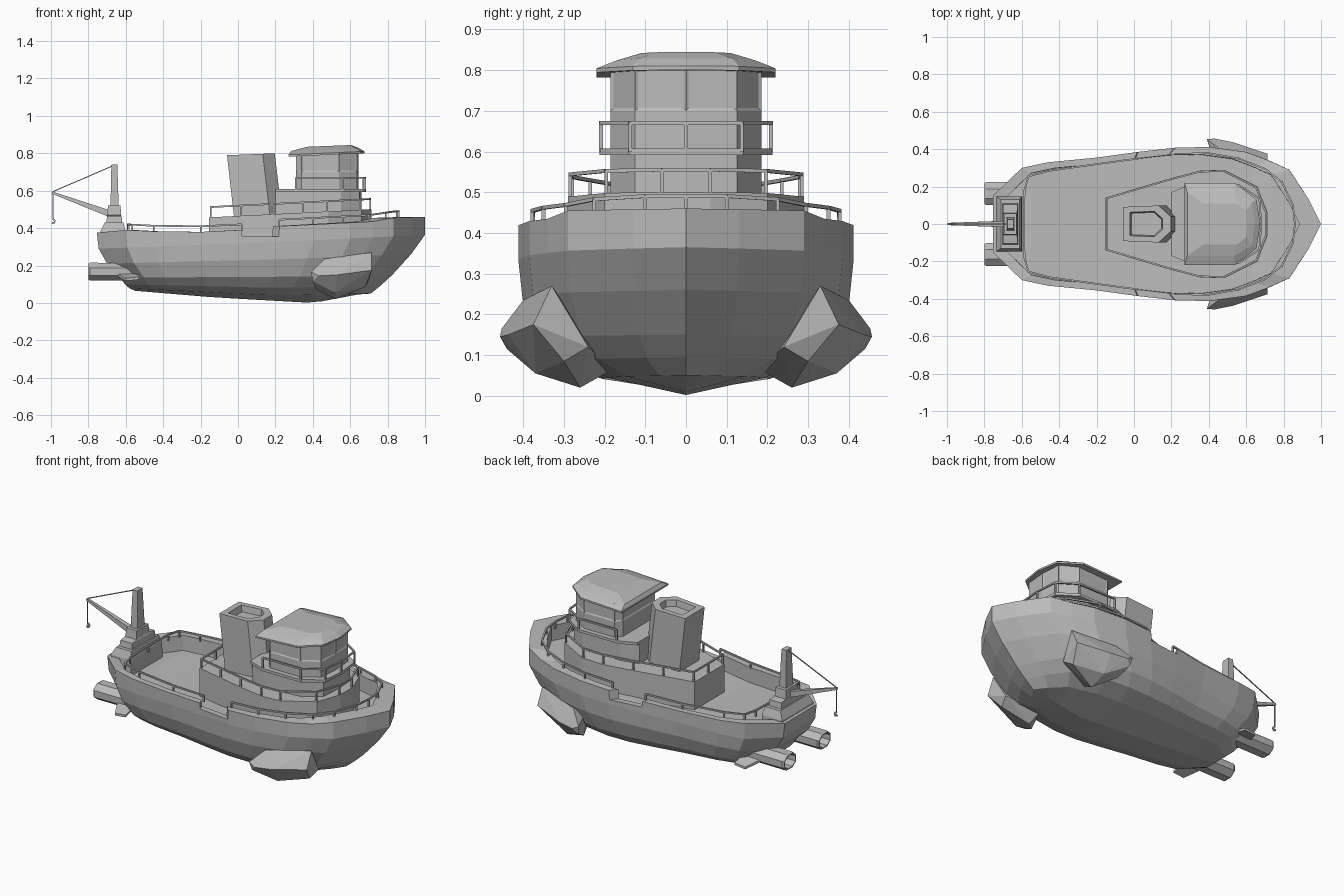
import bpy, bmesh, math
from mathutils import Vector

if "Cube" in bpy.data.objects:
    bpy.data.objects.remove(bpy.data.objects["Cube"])

grey = bpy.data.materials.new("plain_grey")
grey.diffuse_color = (0.5, 0.5, 0.5, 1)
grey.use_nodes = True
grey.node_tree.nodes["Principled BSDF"].inputs["Base Color"].default_value = grey.diffuse_color


def finish(name, bm, mirror=False):
    bmesh.ops.remove_doubles(bm, verts=bm.verts, dist=1e-5)
    bmesh.ops.dissolve_degenerate(bm, edges=bm.edges, dist=1e-5)
    bmesh.ops.recalc_face_normals(bm, faces=bm.faces)
    me = bpy.data.meshes.new(name)
    bm.to_mesh(me)
    bm.free()
    me.materials.append(grey)
    ob = bpy.data.objects.new(name, me)
    bpy.context.collection.objects.link(ob)
    if mirror:
        m = ob.modifiers.new("mirror", 'MIRROR')
        m.use_axis = (False, True, False)
        m.merge_threshold = 0.0005
    return ob


def interp(table, x):
    if x <= table[0][0]:
        return table[0][1]
    for (a, p), (b, q) in zip(table, table[1:]):
        if x <= b:
            return p + (q - p) * (x - a) / (b - a)
    return table[-1][1]


def full(half):
    """Closed plan outline from its +y half."""
    return half + [(x, -y) for x, y in reversed(half) if abs(y) > 1e-6]


def ring(half, z, slope=0.0):
    return [Vector((x, y, z + slope * x)) for x, y in full(half)]


def shrink(half, s, cx, dx=0.0):
    return [(cx + (x - cx) * s + dx, y * s) for x, y in half]


def loft_bm(rings):
    bm = bmesh.new()
    vs = [[bm.verts.new(p) for p in r] for r in rings]
    n = len(vs[0])
    for a, b in zip(vs, vs[1:]):
        for i in range(n):
            bm.faces.new((a[i], a[(i + 1) % n], b[(i + 1) % n], b[i]))
    bm.faces.new(vs[0])
    bm.faces.new(vs[-1])
    return bm


def loft(name, rings, mirror=False):
    return finish(name, loft_bm(rings), mirror)


def bar(bm, p, q, w, w2=None):
    """Square bar from p to q, optionally tapered."""
    p, q = Vector(p), Vector(q)
    rot = (q - p).to_track_quat('Z', 'Y')
    corners = [(-1, -1), (1, -1), (1, 1), (-1, 1)]
    w2 = w2 or w
    a = [bm.verts.new(p + rot @ Vector((i * w / 2, j * w / 2, 0))) for i, j in corners]
    b = [bm.verts.new(q + rot @ Vector((i * w2 / 2, j * w2 / 2, 0))) for i, j in corners]
    for i in range(4):
        bm.faces.new((a[i], a[(i + 1) % 4], b[(i + 1) % 4], b[i]))
    bm.faces.new(a)
    bm.faces.new(b)


def railing(name, pts, h, closed=False, gap=0.17, w=0.009, mirror=False):
    """Top rail along pts, with posts of height h."""
    bm = bmesh.new()
    pts = [Vector(p) for p in pts]
    up = Vector((0, 0, h))
    for p, q in zip(pts, pts[1:] + (pts[:1] if closed else [])):
        bar(bm, p + up, q + up, w)
        n = max(1, round((q - p).length / gap))
        for i in range(n + 1):
            c = p.lerp(q, i / n)
            bar(bm, c - up * 0.1, c + up, w)
    return finish(name, bm, mirror)


# Hull: half shell lofted through waterlines, with bulwark, notch and deck
sheer = [(-.755, .375), (-.6, .39), (-.3, .375), (.02, .39), (.22, .41), (.72, .435), (.83, .455), (1, .46)]
beam = [(-.755, .15), (-.6, .30), (-.46, .33), (-.2, .355), (0, .383), (.22, .408), (.4, .412),
        (.6, .385), (.72, .34), (.83, .29), (.935, .13), (1, 0)]
stations = [-.6, -.46, -.2, .018, .022, .218, .222, .4, .6, .72, .83, .935, 1]


def top_z(x):
    return .355 if .02 < x < .22 else interp(sheer, x)


def deck_z(x):
    return interp(sheer, x) - .09


cols = [(-.755, 0), (-.755, .15)] + [(x, interp(beam, x)) for x in stations]
# stern x, bow x, width factor, height rule
levels = [
    (-.55, .64, 0, lambda u, x: interp([(0, .065), (.35, .03), (.8, .0), (1, .045)], u)),
    (-.58, .71, .50, lambda u, x: interp([(0, .078), (.6, .04), (1, .05)], u)),
    (-.605, .765, .75, lambda u, x: interp([(0, .10), (.6, .08), (1, .095)], u)),
    (-.63, .825, .89, lambda u, x: interp([(0, .135), (.6, .14), (1, .15)], u)),
    (-.70, .925, .975, lambda u, x: interp([(0, .21), (.6, .235), (1, .26)], u)),
    (-.745, 1.0, 1, lambda u, x: interp([(0, .29), (.6, .33), (1, .365)], u)),
    (-.755, 1.0, 1, lambda u, x: top_z(x)),
    (-.69, .885, .905, lambda u, x: top_z(x)),
    (-.69, .885, .90, lambda u, x: deck_z(x)),
    (-.69, .885, 0, lambda u, x: deck_z(x)),
]
bm = bmesh.new()
grid = []
for xs, xe, w, zf in levels:
    row = []
    for x, y in cols:
        u = (x + .755) / 1.755
        row.append(bm.verts.new((xs + u * (xe - xs), y * w, zf(u, x))))
    grid.append(row)
for a, b in zip(grid, grid[1:]):
    for i in range(len(cols) - 1):
        bm.faces.new((a[i], a[i + 1], b[i + 1], b[i]))
finish("hull", bm, True)

# Bulwark railings, aft and fore
aft = [(-.59, .0), (-.585, .18), (-.565, .255), (-.45, .285), (-.2, .32), (.02, .35)]
fore = [(.22, .375), (.4, .378), (.56, .35), (.7, .295), (.79, .225), (.85, .10), (.86, 0)]
for name, path, h in (("aft_railing", aft, .033), ("fore_railing", fore, .038)):
    railing(name, [(x, y, interp(sheer, x) - .003) for x, y in path], h, mirror=True)

# Bow side pods: forward, middle and aft sections
pod = [(.715, .33, .27), (.715, .375, .175), (.68, .30, .085), (.70, .24, .12),
       (.53, .437, .15), (.52, .37, .055), (.52, .26, .02), (.51, .18, .065),
       (.46, .40, .235), (.43, .457, .145), (.39, .453, .165), (.40, .44, .115), (.42, .36, .07), (.45, .28, .2)]
bm = bmesh.new()
for p in pod:
    bm.verts.new(p)
bmesh.ops.convex_hull(bm, input=bm.verts)
bmesh.ops.delete(bm, geom=[v for v in bm.verts if not v.link_faces], context='VERTS')
finish("bow_pod", bm, True)


# Stern nozzles, hollow at the end, with small fins
def octagon(x, r):
    return [Vector((x, .163 + r * 1.28 * math.cos(math.pi * (k + .5) / 4),
                    .167 + r * math.sin(math.pi * (k + .5) / 4))) for k in range(8)]


loft("stern_nozzle", [octagon(-.45, .05), octagon(-.79, .052), octagon(-.80, .046),
                      octagon(-.80, .040), octagon(-.70, .036)], True)
fin = [(-.64, .22, .14), (-.60, .30, .118), (-.53, .30, .125), (-.53, .20, .15)]
loft("stern_fin", [[Vector(p) for p in fin], [Vector(p) + Vector((0, 0, .014)) for p in fin]], True)

# Deckhouse with railing
house = [(-.155, .14), (.18, .24), (.35, .285), (.48, .29), (.66, .20), (.715, .06)]
loft("deckhouse", [ring(house, .28, .06), ring(house, .465, .05)])
railing("deckhouse_railing", ring(shrink(house, .98, .28), .465, .05), .055, True)

# Bridge tier, platform and railing
tier = [(.20, .15), (.30, .185), (.55, .185), (.65, .125), (.66, 0)]
loft("bridge_base", [ring(tier, .46), ring(tier, .60)])
platform = [(.20, .17), (.30, .213), (.56, .213), (.67, .14), (.685, 0)]
loft("bridge_platform", [ring(platform, .592), ring(platform, .608)])
walk = ring([(.31, .209), (.56, .209), (.67, .137), (.68, 0)], .605)
railing("bridge_railing", walk, .065)

# Wheelhouse with recessed window panes
cabin = [(.31, .15), (.34, .185), (.54, .185), (.635, .125), (.645, 0)]
bm = loft_bm([ring(cabin, z) for z in (.59, .70, .81)])
panes = [f for f in bm.faces if len(f.verts) == 4 and f.calc_center_median().z > .72]
bmesh.ops.recalc_face_normals(bm, faces=bm.faces)
bmesh.ops.inset_individual(bm, faces=panes, thickness=.01, depth=-.004)
finish("wheelhouse", bm)

# Wheelhouse roof
eave = [(.27, .22), (.54, .22), (.655, .13), (.675, 0)]
shoulder = [(.285, .17), (.535, .17), (.63, .115), (.645, 0)]
crown = [(.37, .11), (.55, .11), (.60, .07), (.605, 0)]
loft("wheelhouse_roof", [ring(eave, .77, .045), ring(eave, .78, .045),
                         ring(shoulder, .80, .045), ring(crown, .82, .04)])

# Funnel, leaning aft with an open top
stack = [(-.018, .092), (.175, .10), (.24, .04)]
mid = .10
loft("funnel", [ring(stack, .43), ring(shrink(stack, .99, mid, -.042), .792, .04),
                ring(shrink(stack, .68, mid, -.042), .792, .04),
                ring(shrink(stack, .62, mid, -.040), .755, .04)])

# Crane on the stern
loft("crane_platform", [ring([(-.74, .148), (-.60, .148)], .29), ring([(-.735, .146), (-.602, .146)], .385),
                        ring([(-.712, .13), (-.612, .13)], .43)])
loft("crane_base", [ring([(-.705, .11), (-.62, .11)], .42), ring([(-.70, .105), (-.622, .105)], .465),
                    ring([(-.70, .06), (-.625, .06)], .47), ring([(-.695, .055), (-.628, .055)], .52)])
loft("crane_mast", [ring([(-.682, .035), (-.638, .035)], .51), ring([(-.677, .024), (-.645, .024)], .74)])
bm = bmesh.new()
bar(bm, (-.68, 0, .475), (-.995, 0, .59), .035, .012)
finish("crane_boom", bm)
bm = bmesh.new()
hook = [(-.99, 0, .59), (-.99, 0, .45), (-.978, 0, .437), (-.985, 0, .425), (-.995, 0, .43)]
bar(bm, (-.66, 0, .737), (-.99, 0, .595), .005)
for i, (p, q) in enumerate(zip(hook, hook[1:])):
    bar(bm, p, q, .005 if i == 0 else .009)
finish("crane_wire_and_hook", bm)
